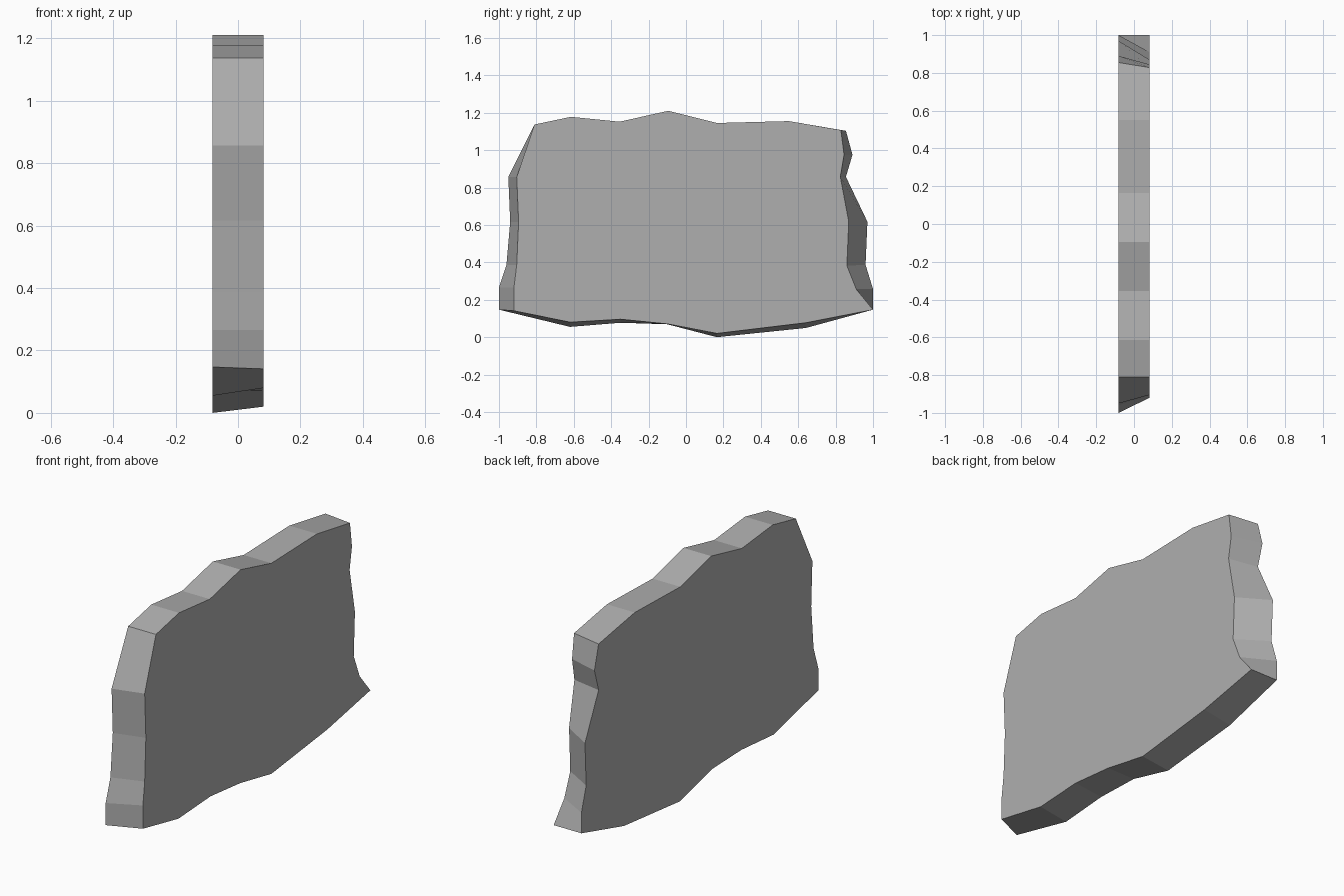
import bpy, bmesh

if "Cube" in bpy.data.objects:
    bpy.data.objects.remove(bpy.data.objects["Cube"])

HALF = 0.082  # half thickness along x

# Rough outlines (y, z), counter-clockwise seen from +x.
# Wide face on the -x side: bottom edge, then right edge
wide = [(-1.0, .147), (-.62, .055), (-.35, .077), (-.10, .069), (.165, 0), (.64, .049),
        (1.0, .147), (1.0, .257), (.96, .387), (.97, .617), (.855, .857), (.89, .975)]
# Narrow face on the +x side, same order
narrow = [(-.92, .141), (-.62, .08), (-.35, .096), (-.10, .071), (.165, .02), (.64, .077),
          (1.0, .147), (.91, .257), (.86, .382), (.87, .617), (.825, .857), (.845, .975)]
# Top edge shared by both faces
top = [(.55, 1.155), (.165, 1.145), (-.095, 1.21), (-.355, 1.152), (-.615, 1.178), (-.81, 1.137)]
wide += [(.855, 1.103)] + top + [(-.95, .857), (-.94, .617), (-.96, .387), (-1.0, .265)]
narrow += [(.828, 1.107)] + top + [(-.905, .857), (-.895, .617), (-.905, .387), (-.92, .265)]

# Stone slab: two caps joined by a band of flat quads
bm = bmesh.new()
back = [bm.verts.new((-HALF, y, z)) for y, z in wide]
front = [bm.verts.new((HALF, y, z)) for y, z in narrow]
bm.faces.new(front)
bm.faces.new(back[::-1])
n = len(front)
for i in range(n):
    j = (i + 1) % n
    bm.faces.new((back[i], back[j], front[j], front[i]))
bmesh.ops.recalc_face_normals(bm, faces=bm.faces)

mesh = bpy.data.meshes.new("stone_slab")
bm.to_mesh(mesh)
bm.free()
slab = bpy.data.objects.new("stone_slab", mesh)
bpy.context.collection.objects.link(slab)

# Dark grey stone
stone = bpy.data.materials.new("stone")
stone.diffuse_color = (0.43, 0.43, 0.43, 1)
stone.use_nodes = True
stone.node_tree.nodes["Principled BSDF"].inputs["Base Color"].default_value = stone.diffuse_color
mesh.materials.append(stone)
